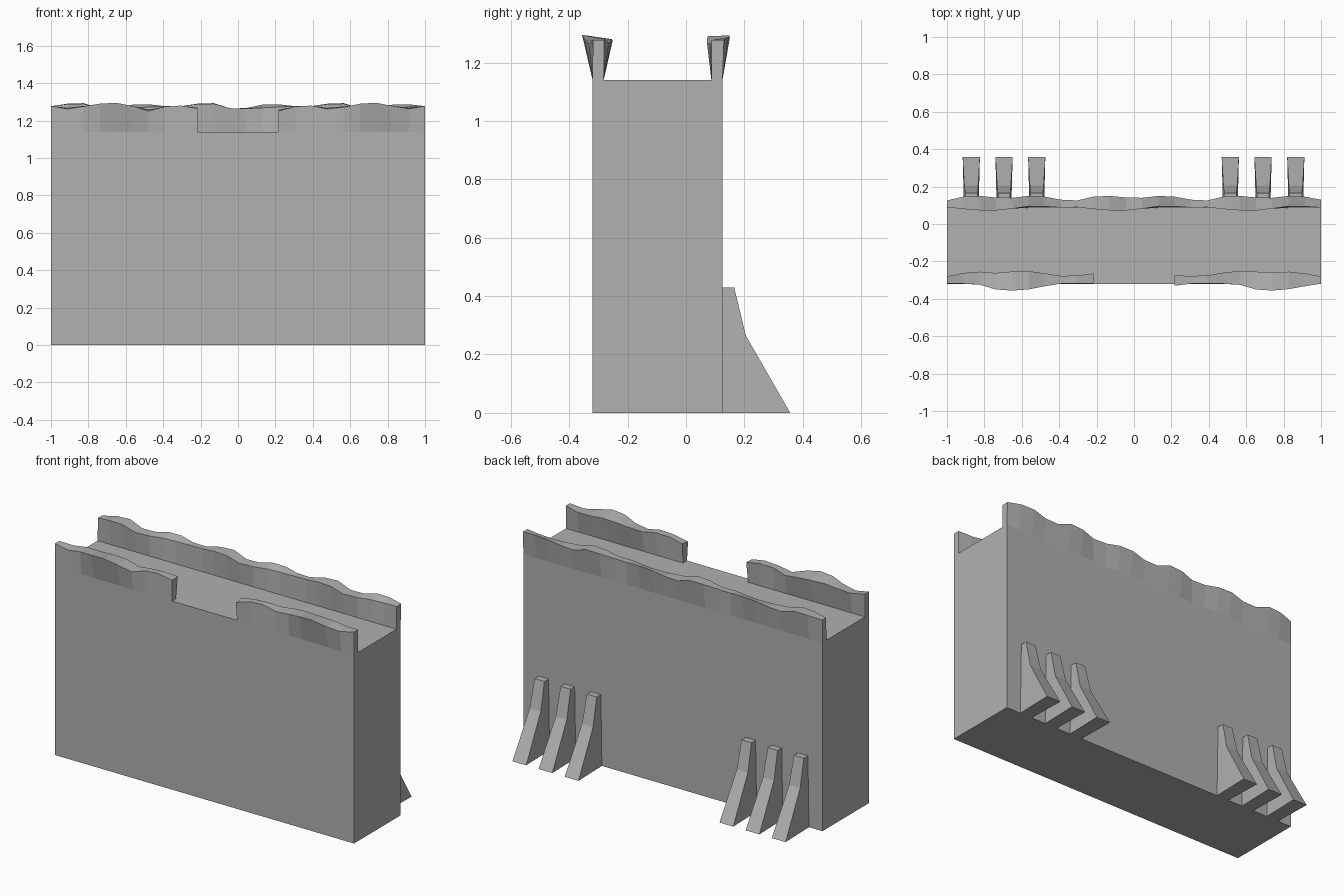
import bpy, bmesh

if "Cube" in bpy.data.objects:
    bpy.data.objects.remove(bpy.data.objects["Cube"])

DECK = 1.14
STEP = 2 / 23

stone = bpy.data.materials.new("dark_stone")
stone.diffuse_color = (.44, .44, .44, 1)
stone.use_nodes = True
stone.node_tree.nodes["Principled BSDF"].inputs["Base Color"].default_value = stone.diffuse_color


def make_object(name, verts, faces):
    bm = bmesh.new()
    vs = [bm.verts.new(v) for v in verts]
    for f in faces:
        bm.faces.new([vs[i] for i in f])
    bmesh.ops.recalc_face_normals(bm, faces=bm.faces)
    mesh = bpy.data.meshes.new(name)
    bm.to_mesh(mesh)
    bm.free()
    mesh.materials.append(stone)
    ob = bpy.data.objects.new(name, mesh)
    bpy.context.collection.objects.link(ob)
    return ob


def parapet(name, x0, base, rows):
    """Straight at the base, worn and flared at the top.
    rows: (outer y, outer z, inner y, inner z) for each column."""
    verts, faces = [], []
    for i, (oy, oz, iy, iz) in enumerate(rows):
        x = x0 + i * STEP
        verts += [(x, base[0], DECK), (x, oy, oz), (x, iy, iz), (x, base[1], DECK)]
    for i in range(len(rows) - 1):
        a, b = 4 * i, 4 * i + 4
        faces += [(a + k, a + (k + 1) % 4, b + (k + 1) % 4, b + k) for k in range(4)]
    n = len(verts) - 4
    faces += [(0, 1, 2, 3), (n + 3, n + 2, n + 1, n)]
    return make_object(name, verts, faces)


# Main wall block
bpy.ops.mesh.primitive_cube_add(size=1, location=(0, -0.0975, DECK / 2))
wall = bpy.context.object
wall.name = "wall_block"
wall.scale = (2, 0.445, DECK)
wall.data.materials.append(stone)

# Back parapet: one worn pattern repeated three times
tile = [(.126, 1.277, .09, 1.277), (.146, 1.29, .08, 1.288),
        (.15, 1.293, .073, 1.29), (.142, 1.264, .072, 1.266),
        (.14, 1.267, .082, 1.264), (.15, 1.285, .095, 1.268),
        (.146, 1.287, .094, 1.272), (.13, 1.277, .088, 1.277)]
parapet("back_parapet", -1, (.125, .087), tile * 3)

# Front parapet, left and right of the gap
left = [(-.319, 1.278, -.28, 1.278), (-.319, 1.262, -.262, 1.268),
        (-.324, 1.276, -.255, 1.278), (-.35, 1.29, -.262, 1.28),
        (-.356, 1.295, -.254, 1.28), (-.35, 1.278, -.252, 1.274),
        (-.333, 1.252, -.264, 1.258), (-.319, 1.275, -.278, 1.275),
        (-.319, 1.28, -.275, 1.278), (-.319, 1.265, -.265, 1.268)]
right = [(-.33, 1.252, -.275, 1.258), (-.319, 1.275, -.278, 1.275),
         (-.319, 1.28, -.275, 1.278), (-.319, 1.262, -.26, 1.268),
         (-.325, 1.272, -.251, 1.276), (-.35, 1.29, -.255, 1.28),
         (-.356, 1.295, -.26, 1.28), (-.348, 1.278, -.255, 1.274),
         (-.333, 1.263, -.264, 1.268), (-.319, 1.278, -.28, 1.278)]
parapet("front_parapet_left", -1, (-.32, -.282), left)
parapet("front_parapet_right", 1 - 9 * STEP, (-.32, -.282), right)

# Buttresses: profile of (y, z, half width)
profile = [(.125, 0, .04), (.357, 0, .046), (.205, .265, .037),
           (.165, .43, .033), (.125, .43, .033)]
n = len(profile)
for i, cx in enumerate((-.87, -.695, -.52, .515, .69, .865)):
    verts = [(cx + s * w, y, z) for s in (-1, 1) for y, z, w in profile]
    faces = [tuple(range(n)), tuple(range(2 * n - 1, n - 1, -1))]
    faces += [(k, (k + 1) % n, n + (k + 1) % n, n + k) for k in range(n)]
    make_object(f"buttress_{i + 1}", verts, faces)
